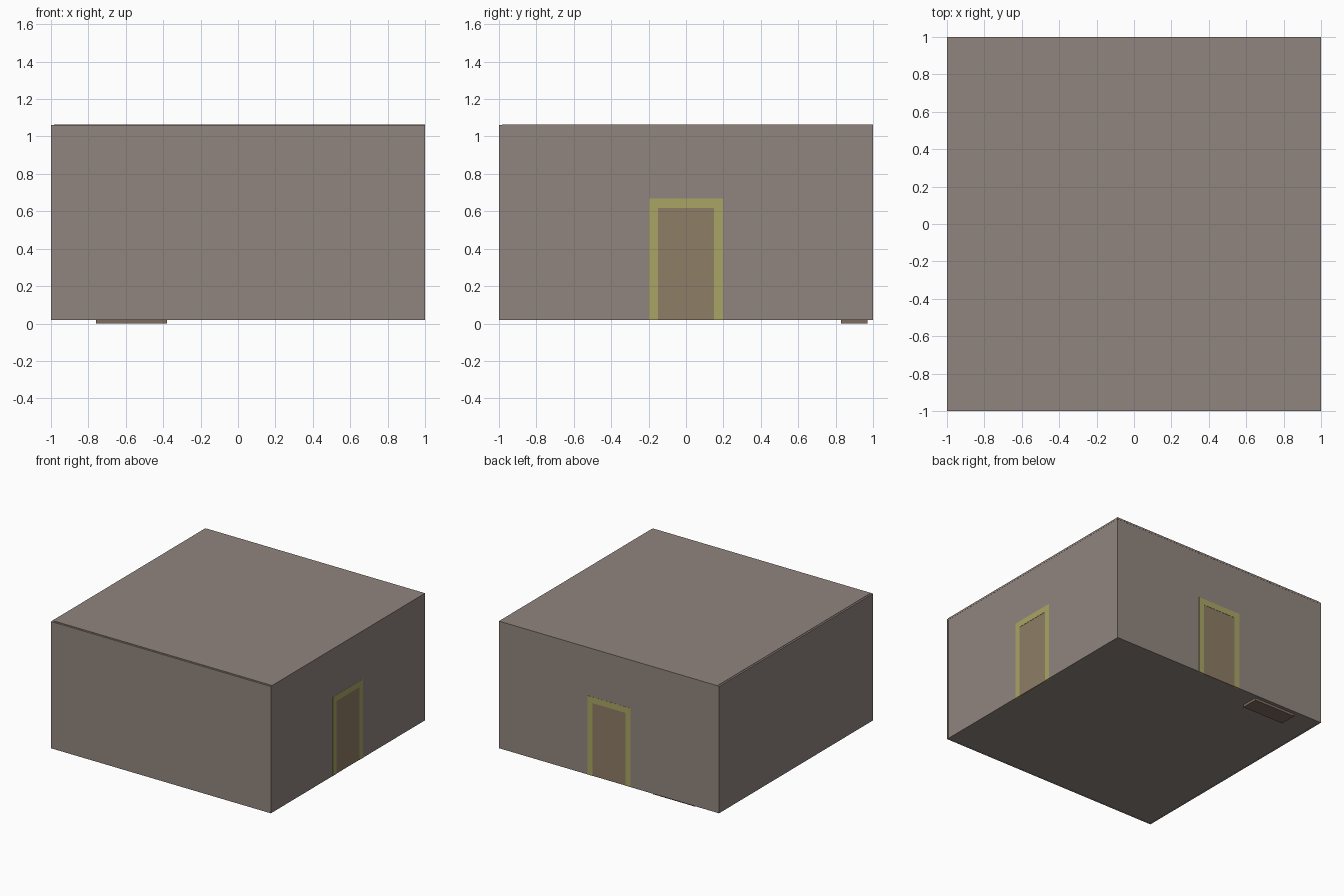
import bpy
from math import radians
from mathutils import Matrix

if "Cube" in bpy.data.objects:
    bpy.data.objects.remove(bpy.data.objects["Cube"])


def material(name, rgb):
    m = bpy.data.materials.new(name)
    m.diffuse_color = (*rgb, 1)
    m.use_nodes = True
    m.node_tree.nodes["Principled BSDF"].inputs["Base Color"].default_value = m.diffuse_color
    return m


WALL = material("plaster", (0.28, 0.235, 0.21))
FRAME = material("frame_paint", (0.40, 0.375, 0.13))
DOOR = material("door_wood", (0.27, 0.205, 0.13))
WOOD = material("cabinet_wood", (0.22, 0.15, 0.12))


def box(name, lo, hi, mat, turn=0):
    """Box between two corners, optionally turned about the z axis."""
    x0, y0, z0 = lo
    x1, y1, z1 = hi
    verts = [(x, y, z) for x in (x0, x1) for y in (y0, y1) for z in (z0, z1)]
    faces = [(0, 1, 3, 2), (4, 6, 7, 5), (0, 4, 5, 1),
             (2, 3, 7, 6), (0, 2, 6, 4), (1, 5, 7, 3)]
    me = bpy.data.meshes.new(name)
    me.from_pydata(verts, [], faces)
    me.transform(Matrix.Rotation(radians(turn), 4, 'Z'))
    me.materials.append(mat)
    ob = bpy.data.objects.new(name, me)
    bpy.context.collection.objects.link(ob)
    return ob


T = 0.015            # wall thickness
B, H = 0.02, 1.065   # underside and top of the room
E = 0.999            # outer wall plane, just behind the door trim

# Floor and ceiling
box("floor", (-E + T, -E + T, B), (E - T, E - T, B + T), WALL)
box("ceiling", (-1 + T, -1 + T, H - T), (1, 1, H), WALL)

# Front and left walls, plain, reaching just below the ceiling top
box("front_wall", (-1, -1, B), (1, -1 + T, H - 0.003), WALL)
box("left_wall", (-1, -1 + T, B), (-1 + T, 1, H - 0.003), WALL)

# Right and back walls, each with a framed door
W, P = 0.197, 0.15   # half widths of frame and door
TOP, HEAD = 0.668, 0.618
for side, turn in (("right", 0), ("back", 90)):
    for tag, a, b in (("near", -E + T, -W), ("far", W, E)):
        box(f"{side}_wall_{tag}", (E - T, a, B), (E, b, H - T), WALL, turn)
    box(f"{side}_wall_over_door", (E - T, -W, TOP), (E, W, H - T), WALL, turn)
    for tag, a, b in (("near", -W, -P), ("far", P, W)):
        box(f"{side}_door_jamb_{tag}", (E - T, a, B), (1, b, TOP), FRAME, turn)
    box(f"{side}_door_lintel", (E - T, -P, HEAD), (1, P, TOP), FRAME, turn)
    box(f"{side}_door", (E - T, -P, B), (E - 0.001, P, HEAD), DOOR, turn)

# Cabinet against the back wall, its base poking through the floor
box("cabinet", (-0.76, 0.83, 0), (-0.38, 0.97, 0.35), WOOD)
